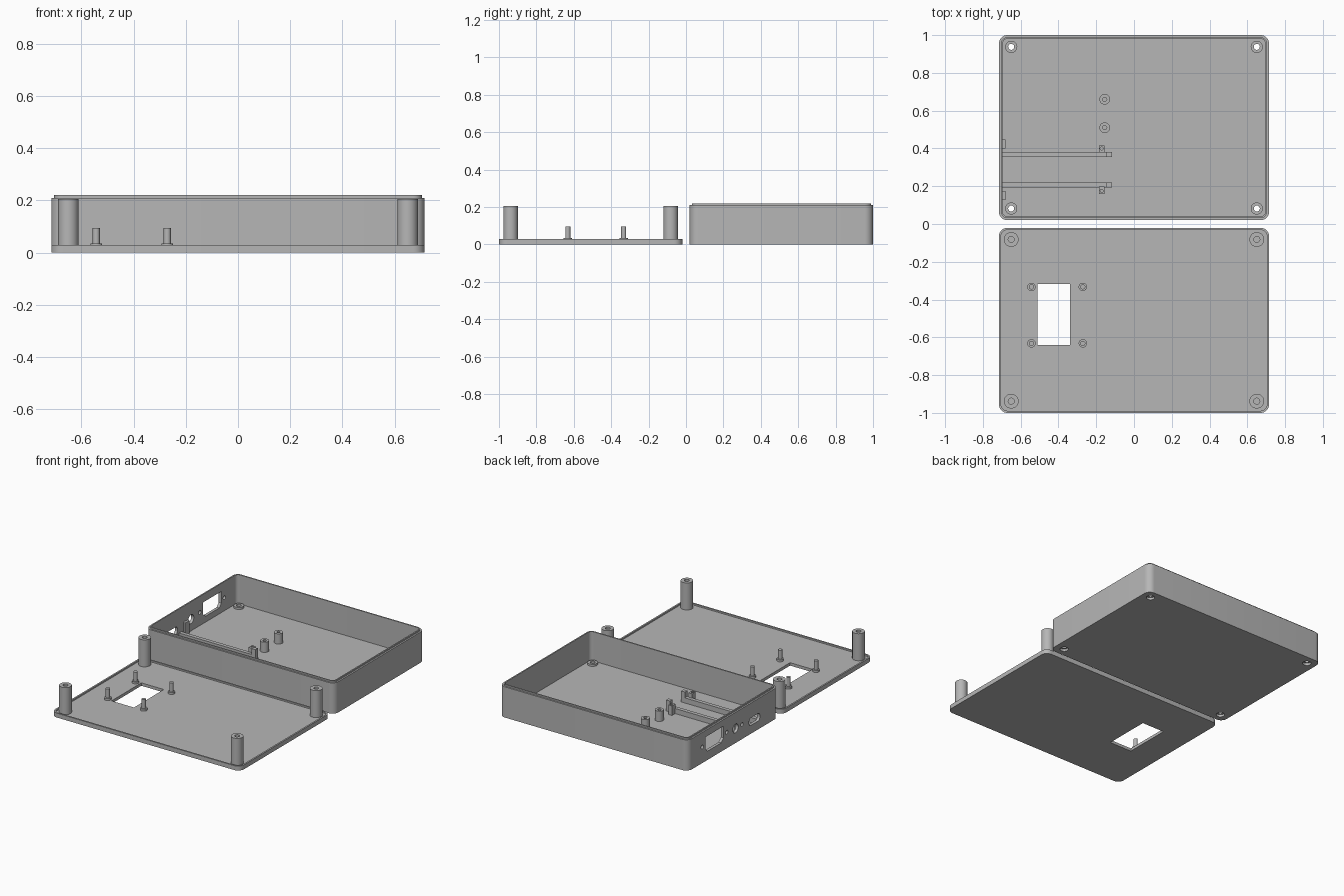
import bpy
import bmesh
from math import cos, sin, pi, radians

cube = bpy.data.objects.get("Cube")
if cube:
    bpy.data.objects.remove(cube, do_unlink=True)

grey = bpy.data.materials.new("plain grey plastic")
grey.use_nodes = True
COLOUR = (0.47, 0.47, 0.47, 1)
grey.diffuse_color = COLOUR
grey.node_tree.nodes["Principled BSDF"].inputs["Base Color"].default_value = COLOUR

HALF_X, HALF_Y = 0.715, 0.49
BOX_Y, LID_Y = 0.51, -0.51
FLOOR, WALL = 0.02, 0.02


def circle(x, y, r, n=32):
    return [(x + r * cos(2 * pi * i / n), y + r * sin(2 * pi * i / n)) for i in range(n)]


def rect(x0, x1, y0, y1):
    return [(x0, y0), (x1, y0), (x1, y1), (x0, y1)]


def rounded(cx, cy, hx, hy, r, steps=8):
    pts = []
    for k, (sx, sy) in enumerate([(1, 1), (-1, 1), (-1, -1), (1, -1)]):
        for i in range(steps + 1):
            a = (k + i / steps) * pi / 2
            pts.append((cx + sx * (hx - r) + r * cos(a), cy + sy * (hy - r) + r * sin(a)))
    return pts


def shell(cy, inset):
    return rounded(0, cy, HALF_X - inset, HALF_Y - inset, 0.045 - inset)


def prism(name, outline, lo, hi, axis="z"):
    """Extrude an outline: (x, y) along z, or (y, z) along x."""
    bm = bmesh.new()
    place = (lambda p: (p[0], p[1], lo)) if axis == "z" else (lambda p: (lo, p[0], p[1]))
    face = bm.faces.new([bm.verts.new(place(p)) for p in outline])
    new = bmesh.ops.extrude_face_region(bm, geom=[face])["geom"]
    shift = (0, 0, hi - lo) if axis == "z" else (hi - lo, 0, 0)
    bmesh.ops.translate(bm, vec=shift, verts=[v for v in new if isinstance(v, bmesh.types.BMVert)])
    bmesh.ops.recalc_face_normals(bm, faces=bm.faces)
    mesh = bpy.data.meshes.new(name)
    bm.to_mesh(mesh)
    bm.free()
    mesh.materials.append(grey)
    ob = bpy.data.objects.new(name, mesh)
    bpy.context.collection.objects.link(ob)
    return ob


def combine(target, other, operation="DIFFERENCE"):
    mod = target.modifiers.new("shape", "BOOLEAN")
    mod.operation, mod.object, mod.solver = operation, other, "EXACT"
    bpy.context.view_layer.objects.active = target
    bpy.ops.object.modifier_apply(modifier=mod.name)
    bpy.data.objects.remove(other, do_unlink=True)


def cut(target, outline, lo, hi, axis="z"):
    combine(target, prism("cutter", outline, lo, hi, axis), "DIFFERENCE")


def tube(name, x, y, r, hole, lo, hi, depth):
    ob = prism(name, circle(x, y, r), lo, hi)
    cut(ob, circle(x, y, hole, 20), hi - depth, hi + 0.01)
    return ob


# Open box: floor, walls and the thin locating lip
box = prism("box_shell", shell(BOX_Y, 0), 0, 0.21)
combine(box, prism("lip", shell(BOX_Y, 0.011), 0.1, 0.22), "UNION")
cut(box, shell(BOX_Y, WALL), FLOOR, 0.3)

# Screw bosses with counterbored holes through the floor
corners = [(sx * 0.65, sy * 0.428) for sx in (-1, 1) for sy in (-1, 1)]
for x, dy in corners:
    y = BOX_Y + dy
    combine(box, prism("boss", circle(x, y, 0.032), 0.01, 0.034), "UNION")
    cut(box, circle(x, y, 0.027), -0.01, 0.016)
    cut(box, circle(x, y, 0.016, 20), -0.02, 0.1)

# Connector openings in the side wall
WALL_X = (-0.8, -0.66)
cut(box, [(0.64, 0.06), (0.79, 0.06), (0.812, 0.085), (0.812, 0.165),
          (0.615, 0.165), (0.615, 0.085)], *WALL_X, "x")
for y, z, r in [(0.845, 0.11, 0.013), (0.58, 0.11, 0.013), (0.485, 0.1, 0.03), (0.415, 0.1, 0.013)]:
    cut(box, circle(y, z, r, 24), *WALL_X, "x")
cut(box, rounded(0.28, 0.083, 0.058, 0.026, 0.02, 5), *WALL_X, "x")

# Standoffs on the box floor
for i, y in enumerate((0.51, 0.66)):
    tube(f"box_standoff_{i + 1}", -0.155, y, 0.028, 0.011, FLOOR - 0.005, 0.09, 0.06)

# Mirrored circuit board guides around the slot
MID = 0.2875
for s, side in ((1, "rear"), (-1, "front")):
    def strip(x0, x1, a, b):
        return rect(x0, x1, *sorted((MID + s * a, MID + s * b)))
    prism(f"{side}_guide_rail", strip(-0.7, -0.14, 0.068, 0.094), FLOOR - 0.005, 0.055)
    prism(f"{side}_guide_stop", strip(-0.145, -0.117, 0.068, 0.094), FLOOR - 0.005, 0.095)
    peg = prism(f"{side}_guide_peg", strip(-0.185, -0.157, 0.09, 0.128), FLOOR - 0.005, 0.085)
    cut(peg, circle(-0.171, MID + s * 0.112, 0.008, 16), 0.04, 0.1)
    prism(f"{side}_wall_block", strip(-0.7, -0.68, 0.113, 0.16), FLOOR - 0.005, 0.11)

# Flat lid with a raised rim and a display window
lid = prism("lid_plate", shell(LID_Y, 0), 0, 0.03)
cut(lid, shell(LID_Y, 0.011), FLOOR, 0.1)
cut(lid, rect(-0.51, -0.34, -0.64, -0.317), -0.1, 0.1)

# Tall screw posts on the lid
for i, (x, dy) in enumerate(corners):
    tube(f"lid_screw_post_{i + 1}", x, LID_Y + dy, 0.039, 0.016, FLOOR - 0.005, 0.205, 0.12)

# Display pegs with a wider foot
for i, (x, y) in enumerate([(x, y) for x in (-0.543, -0.271) for y in (-0.632, -0.333)]):
    prism(f"display_peg_foot_{i + 1}", circle(x, y, 0.022), FLOOR - 0.005, 0.034)
    prism(f"display_peg_{i + 1}", circle(x, y, 0.0135, 24), FLOOR, 0.095)

# Smooth round walls while keeping the edges crisp
bpy.ops.object.select_all(action="DESELECT")
for ob in bpy.context.collection.objects:
    if ob.type == "MESH" and grey.name in ob.data.materials:
        ob.select_set(True)
        bpy.context.view_layer.objects.active = ob
bpy.ops.object.shade_smooth_by_angle(angle=radians(30))
